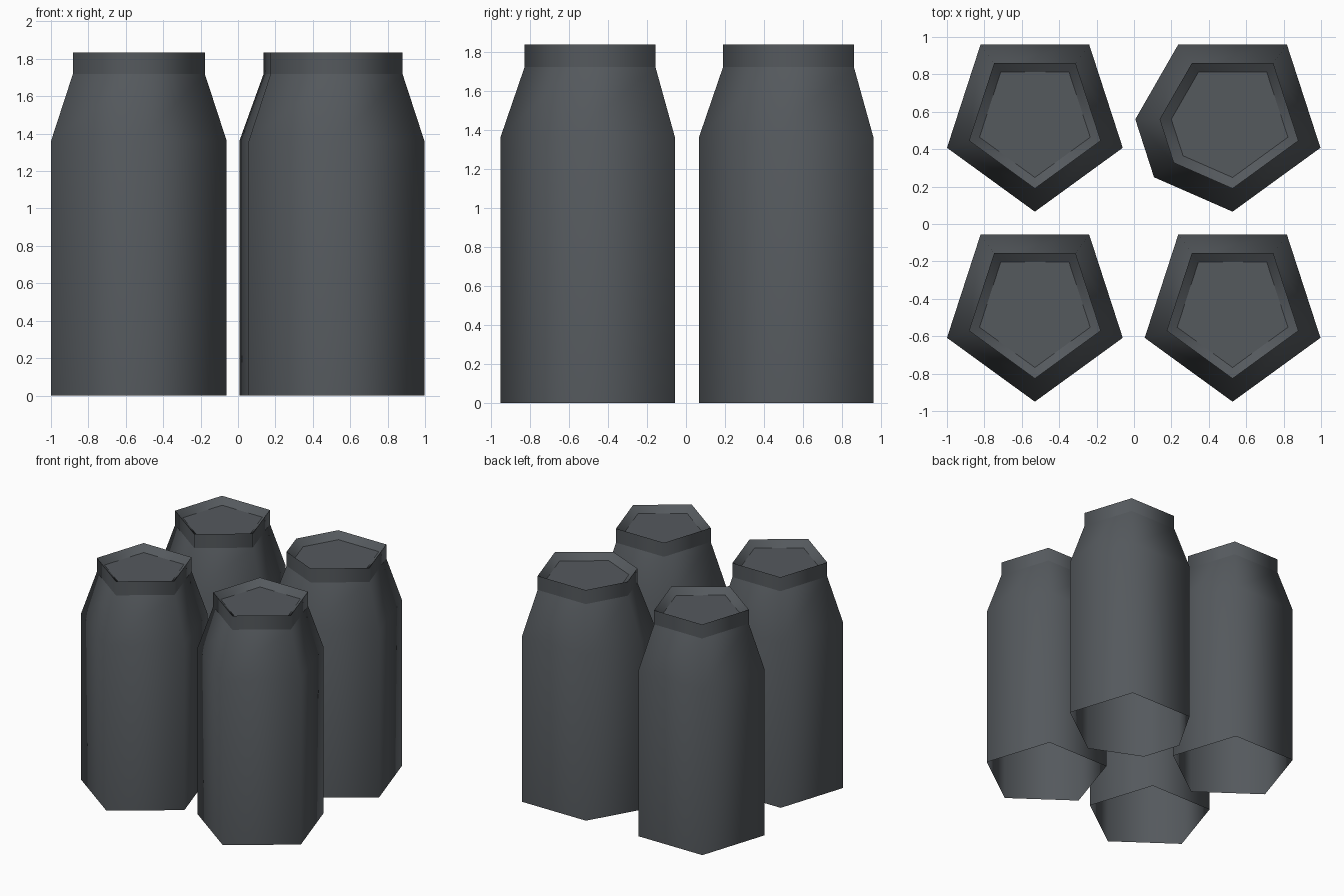
import bpy, bmesh, math

if "Cube" in bpy.data.objects:
    bpy.data.objects.remove(bpy.data.objects["Cube"])

mat = bpy.data.materials.new("dark slate grey")
mat.diffuse_color = (0.09, 0.10, 0.11, 1)
mat.use_nodes = True
mat.node_tree.nodes["Principled BSDF"].inputs["Base Color"].default_value = mat.diffuse_color

# rings from the open base to the recessed lid: (scale, z)
PROFILE = [(1.0, 0.0), (1.0, 1.36), (0.75, 1.72), (0.75, 1.835), (0.63, 1.785)]
R = 0.494
PENTAGON = [(R * math.cos(math.radians(-90 + 72 * i)),
             R * math.sin(math.radians(-90 + 72 * i))) for i in range(5)]
# odd bottle: the left corner is split in two
HEXAGON = PENTAGON[:4] + [(-0.52, 0.0), (-0.42, -0.31)]


def bottle(name, outline, cx, cy):
    bm = bmesh.new()
    rings = [[bm.verts.new((x * s, y * s, z)) for x, y in outline]
             for s, z in PROFILE]
    n = len(outline)
    for a, b in zip(rings, rings[1:]):
        for i in range(n):
            j = (i + 1) % n
            bm.faces.new((a[i], a[j], b[j], b[i])).smooth = True
    # lid
    bm.faces.new(rings[-1])
    # crisp edges at the collar, rim and lid
    for ring in rings[2:]:
        for i in range(n):
            bm.edges.get((ring[i], ring[(i + 1) % n])).smooth = False
    me = bpy.data.meshes.new(name)
    bm.to_mesh(me)
    bm.free()
    me.materials.append(mat)
    ob = bpy.data.objects.new(name, me)
    ob.location = (cx, cy, 0)
    bpy.context.collection.objects.link(ob)


bottle("bottle_front_left", PENTAGON, -0.53, -0.456)
bottle("bottle_front_right", PENTAGON, 0.527, -0.456)
bottle("bottle_back_left", PENTAGON, -0.53, 0.56)
bottle("bottle_back_right", HEXAGON, 0.527, 0.56)
